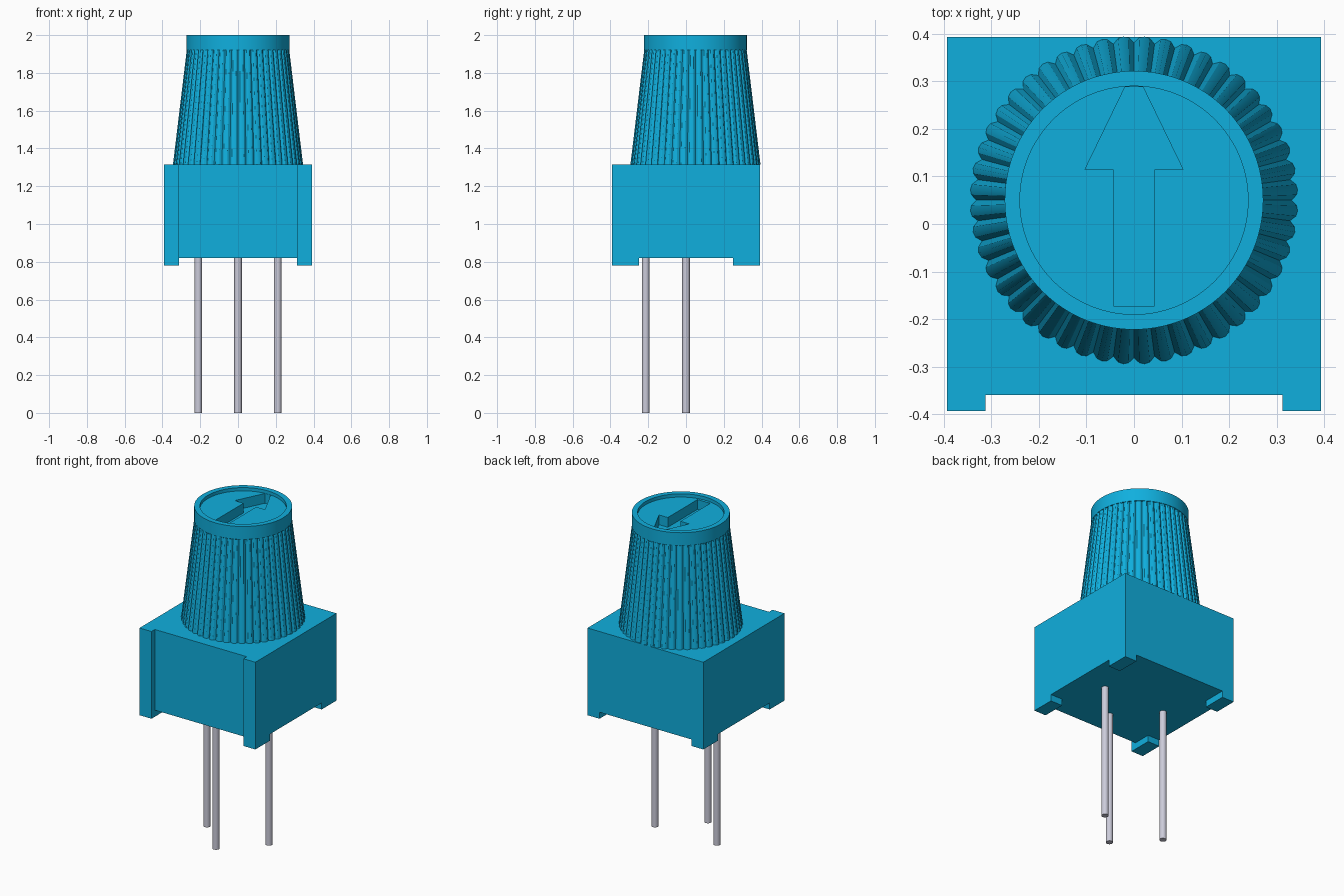
import bpy, bmesh
from math import sin, cos, tau, radians

if "Cube" in bpy.data.objects:
    bpy.data.objects.remove(bpy.data.objects["Cube"])


def material(name, rgb):
    m = bpy.data.materials.new(name)
    m.diffuse_color = (*rgb, 1)
    m.use_nodes = True
    m.node_tree.nodes["Principled BSDF"].inputs["Base Color"].default_value = m.diffuse_color
    return m


BLUE = material("blue_plastic", (0.005, 0.43, 0.73))
METAL = material("pin_metal", (0.60, 0.60, 0.70))


def loft(name, rings, mat):
    """Skin equal-length rings of points and cap both ends."""
    bm = bmesh.new()
    loops = [[bm.verts.new(p) for p in ring] for ring in rings]
    n = len(rings[0])
    for a, b in zip(loops, loops[1:]):
        for i in range(n):
            j = (i + 1) % n
            bm.faces.new((a[i], a[j], b[j], b[i]))
    bm.faces.new(loops[0][::-1])
    bm.faces.new(loops[-1])
    bmesh.ops.recalc_face_normals(bm, faces=bm.faces)
    me = bpy.data.meshes.new(name)
    bm.to_mesh(me)
    bm.free()
    me.materials.append(mat)
    ob = bpy.data.objects.new(name, me)
    bpy.context.collection.objects.link(ob)
    return ob


def prism(name, outline, z0, z1, mat=BLUE):
    return loft(name, [[(x, y, z) for x, y in outline] for z in (z0, z1)], mat)


def mirrored(half):
    """Complete a right-hand outline by mirroring it in x."""
    return half + [(-x, y) for x, y in reversed(half)]


def cut(ob, cutter):
    mod = ob.modifiers.new("cut", 'BOOLEAN')
    mod.operation, mod.solver, mod.object = 'DIFFERENCE', 'EXACT', cutter
    bpy.context.view_layer.objects.active = ob
    bpy.ops.object.modifier_apply(modifier=mod.name)
    bpy.data.objects.remove(cutter)


def smooth(ob, angle):
    bpy.ops.object.select_all(action='DESELECT')
    ob.select_set(True)
    bpy.context.view_layer.objects.active = ob
    bpy.ops.object.shade_smooth_by_angle(angle=radians(angle))


# Body: square block with a shallow groove down the front
H, GX, GY = 0.393, 0.312, 0.25
body = prism("body", mirrored([(GX, -0.36), (GX, -H), (H, -H), (H, H)]), 0.78, 1.315)

# Cross-shaped relief underneath leaves four corner feet
cross = mirrored([(GX, -0.5), (GX, -GY), (0.5, -GY), (0.5, GY), (GX, GY), (GX, 0.5)])
cut(body, prism("foot_relief", cross, 0.7, 0.82))

# Knob: fluted cone, plain collar, shallow dished top
TEETH, STEPS, CY = 48, 4, 0.05
FLUTE = (0, 0.8, 1, 0.8)


def ring(z, r, depth=0.0):
    pts = []
    for i in range(TEETH * STEPS):
        a = tau * i / (TEETH * STEPS)
        rr = r - depth * (1 - FLUTE[i % STEPS])
        pts.append((rr * cos(a), CY + rr * sin(a), z))
    return pts


knob = loft("knob", [
    ring(1.315, 0.345, 0.014), ring(1.92, 0.272, 0.009),
    ring(1.921, 0.272), ring(2.0, 0.272),
    ring(2.0, 0.24), ring(1.98, 0.24)], BLUE)

# Arrow-shaped recess in the knob top
arrow = mirrored([(0.043, -0.173), (0.043, 0.115), (0.103, 0.115), (0.019, 0.288)])
cut(knob, prism("arrow_cutter", arrow, 1.92, 1.99))
smooth(knob, 30)

# Three round pins
for label, x, y in (("left", -0.21, 0), ("middle", 0, -0.213), ("right", 0.21, 0)):
    circle = [(x + 0.02 * cos(tau * i / 24), y + 0.02 * sin(tau * i / 24)) for i in range(24)]
    smooth(prism(label + "_pin", circle, 0, 0.83, METAL), 30)
